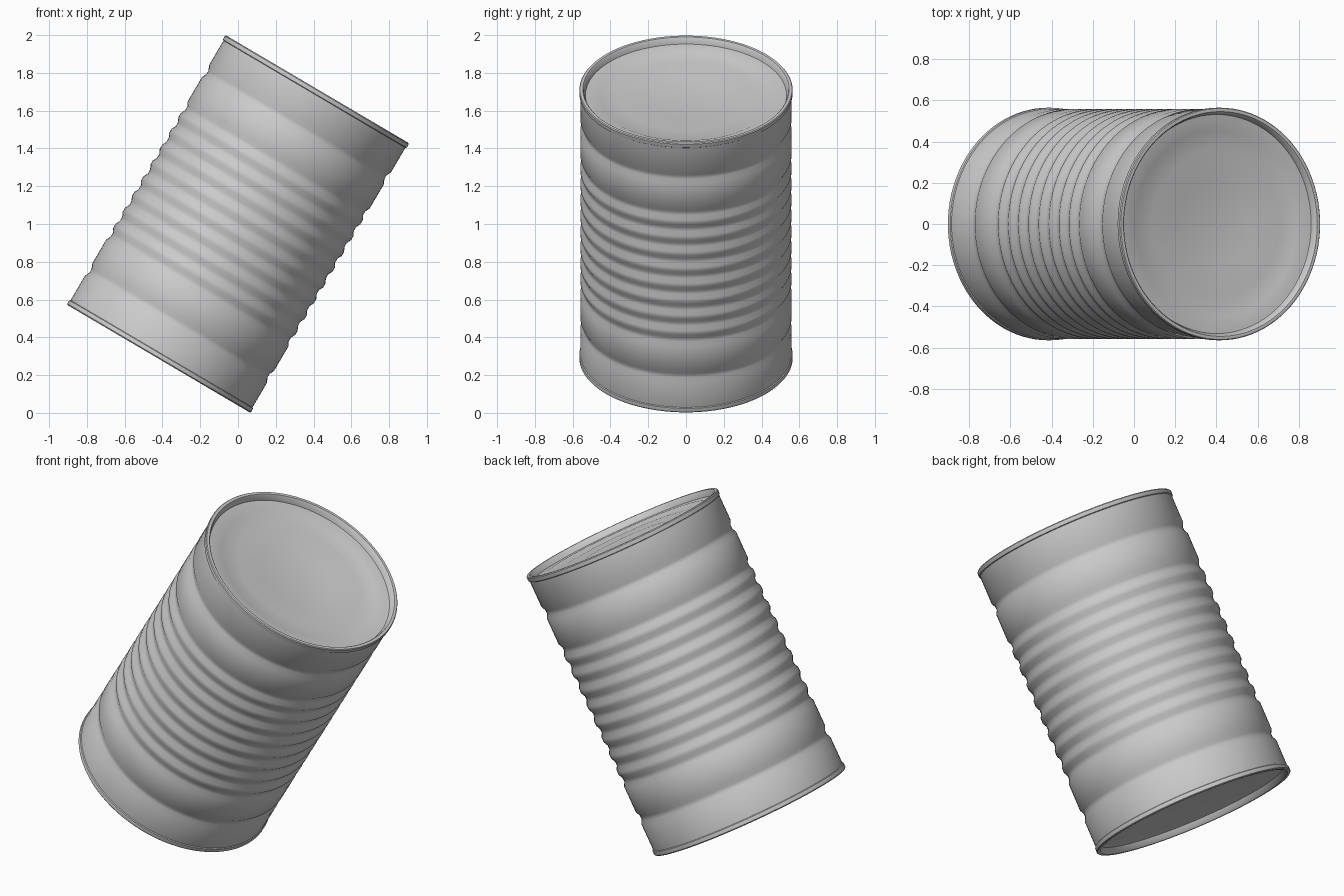
import bpy, bmesh, math
from mathutils import Matrix

if "Cube" in bpy.data.objects:
    bpy.data.objects.remove(bpy.data.objects["Cube"])

TILT = math.radians(30.5)
R, H, SEGS = 0.565, 0.828, 96          # rim radius, half height along the can axis
POSE = Matrix.Translation((0, 0, 1)) @ Matrix.Rotation(TILT, 4, 'Y')


def lathe(name, profile, angle=32):
    """Revolve (radius, height) points around the can axis, then tilt."""
    bm = bmesh.new()
    rings = []
    for r, h in profile:
        if r == 0:
            rings.append([bm.verts.new((0, 0, h))])
        else:
            rings.append([bm.verts.new((r * math.cos(2 * math.pi * i / SEGS),
                                        r * math.sin(2 * math.pi * i / SEGS), h))
                          for i in range(SEGS)])
    for a, b in zip(rings, rings[1:]):
        for i in range(SEGS):
            j = (i + 1) % SEGS
            if len(b) == 1:
                bm.faces.new((a[i], a[j], b[0]))
            elif len(a) == 1:
                bm.faces.new((a[0], b[j], b[i]))
            else:
                bm.faces.new((a[i], a[j], b[j], b[i]))
    bm.transform(POSE)
    bm.normal_update()
    mesh = bpy.data.meshes.new(name)
    bm.to_mesh(mesh)
    bm.free()
    ob = bpy.data.objects.new(name, mesh)
    bpy.context.collection.objects.link(ob)
    bpy.context.view_layer.objects.active = ob
    bpy.ops.object.select_all(action='DESELECT')
    ob.select_set(True)
    bpy.ops.object.shade_smooth_by_angle(angle=math.radians(angle))
    return ob


# Ribbed wall: nine close grooves in the middle, a single bead near each end
WALL, GROOVE = 0.559, 0.547
centres = [-0.61] + [0.097 * k for k in range(-4, 5)] + [0.61]
wall = [(WALL, -H + 0.025)]
for c in centres:
    wall += [(WALL, c - 0.036), (GROOVE, c - 0.012), (GROOVE, c + 0.012), (WALL, c + 0.036)]
wall.append((WALL, H - 0.025))
lathe("can_wall", wall)


def end_rim(s):
    """Rolled seam, from the wall over the edge and down to the panel."""
    return [(0.557, s * (H - 0.032)), (R - 0.001, s * (H - 0.027)), (R, s * (H - 0.02)),
            (R, s * (H - 0.006)), (R - 0.004, s * (H - 0.001)), (0.555, s * H),
            (0.546, s * (H - 0.001)), (0.541, s * (H - 0.006)), (0.532, s * (H - 0.036))]


# Top lid with concentric steps going down to the middle
lid = end_rim(1) + [(r, H - d) for r, d in (
    (0.525, 0.038), (0.475, 0.035), (0.455, 0.045), (0.36, 0.045),
    (0.31, 0.054), (0.25, 0.054), (0.21, 0.062), (0, 0.062))]
lathe("lid", lid)

# Plain recessed base
base = end_rim(-1) + [(0.525, -H + 0.038), (0.5, -H + 0.04), (0, -H + 0.04)]
lathe("base", base[::-1])
